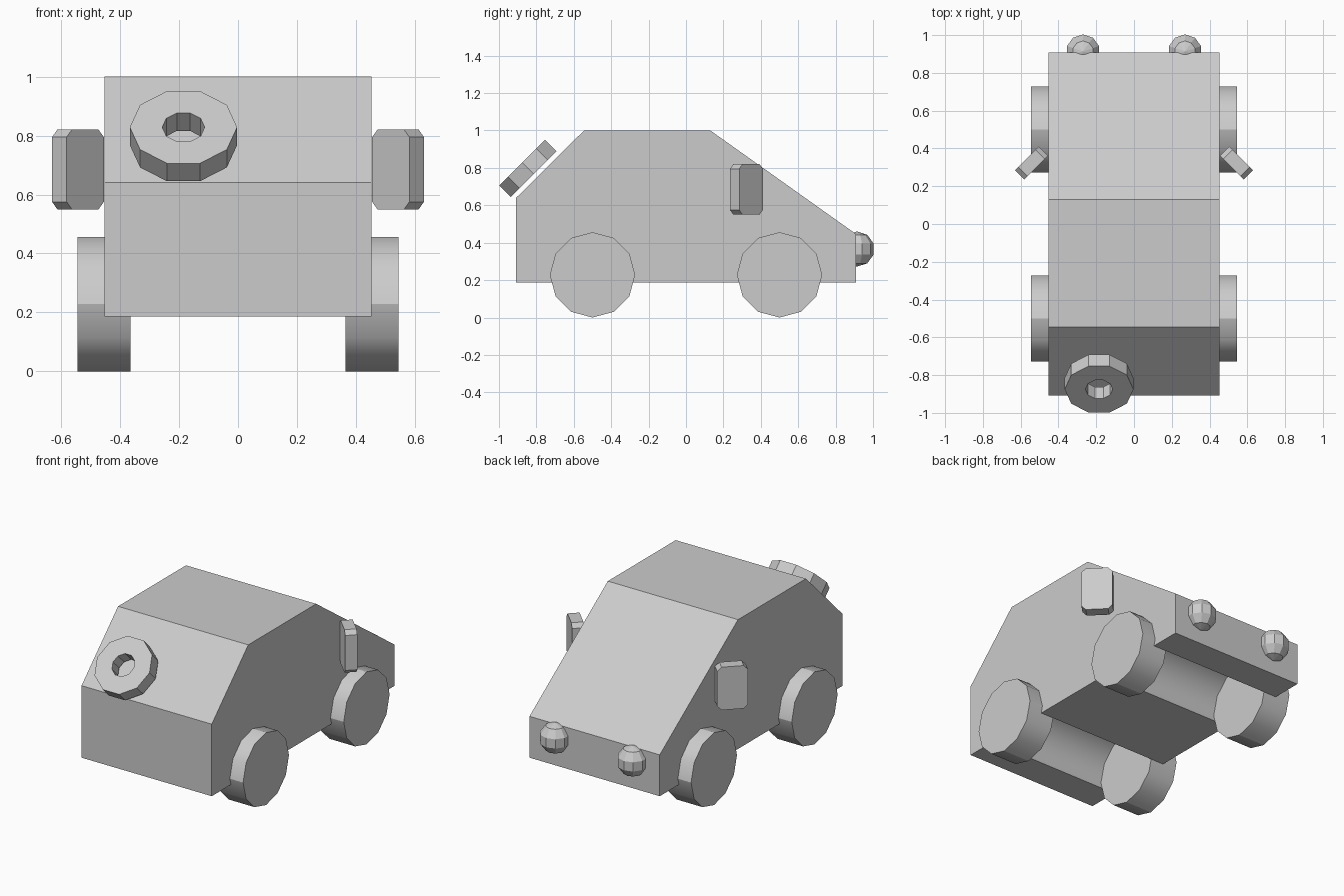
import bpy, bmesh
from math import cos, sin, pi, radians
from mathutils import Matrix, Vector

cube = bpy.data.objects.get("Cube")
if cube:
    bpy.data.objects.remove(cube, do_unlink=True)

# One plain grey for the whole model
grey = bpy.data.materials.new("plain_grey")
grey.use_nodes = True
grey.diffuse_color = (0.6, 0.6, 0.6, 1)
grey.node_tree.nodes["Principled BSDF"].inputs["Base Color"].default_value = grey.diffuse_color


def add_part(name, bm, location=(0, 0, 0), rotation=(0, 0, 0), smooth_angle=None):
    bmesh.ops.recalc_face_normals(bm, faces=bm.faces)
    mesh = bpy.data.meshes.new(name)
    bm.to_mesh(mesh)
    bm.free()
    mesh.materials.append(grey)
    if smooth_angle:
        for face in mesh.polygons:
            face.use_smooth = True
        mesh.set_sharp_from_angle(angle=radians(smooth_angle))
    part = bpy.data.objects.new(name, mesh)
    part.location, part.rotation_euler = location, rotation
    bpy.context.collection.objects.link(part)
    return part


HALF_WIDTH = 0.453
FLOOR = 0.187
WHEEL_R = 0.228
AXLES = {"front": -0.5, "back": 0.5}


# Body: side profile with full-width wheel arches, extruded across
def arch(y):
    cut = 0.952 * WHEEL_R
    curve = [(y + WHEEL_R * cos(i * pi / 6), WHEEL_R + WHEEL_R * sin(i * pi / 6)) for i in range(7)]
    return [(y + cut, FLOOR)] + curve + [(y - cut, FLOOR)]


profile = [(-0.908, FLOOR), (-0.908, 0.64), (-0.545, 1.0), (0.13, 1.0), (0.908, 0.447), (0.908, FLOOR)]
profile += arch(AXLES["back"]) + arch(AXLES["front"])
bm = bmesh.new()
side_face = bm.faces.new([bm.verts.new((-HALF_WIDTH, y, z)) for y, z in profile])
extruded = bmesh.ops.extrude_face_region(bm, geom=[side_face])["geom"]
bmesh.ops.translate(bm, vec=(2 * HALF_WIDTH, 0, 0),
                    verts=[v for v in extruded if isinstance(v, bmesh.types.BMVert)])
add_part("body", bm, smooth_angle=32)

for side, sign in (("left", 1), ("right", -1)):
    # Wheels: twelve-sided discs, rounded within each quarter
    for end, y in AXLES.items():
        bm = bmesh.new()
        bmesh.ops.create_cone(bm, cap_ends=True, segments=12, radius1=WHEEL_R, radius2=WHEEL_R,
                              depth=0.18, matrix=Matrix.Rotation(pi / 2, 4, "Y"))
        wheel = add_part(f"{end}_{side}_wheel", bm, (sign * 0.455, y, WHEEL_R), smooth_angle=32)
        for edge in wheel.data.edges:
            a, b = (wheel.data.vertices[i].co for i in edge.vertices)
            middle = (a + b) / 2
            if min(abs(middle.y), abs(middle.z)) < 0.01:
                edge.use_edge_sharp = True

    # Side mirrors: thin slabs with clipped corners
    bm = bmesh.new()
    bmesh.ops.create_cube(bm, size=1, matrix=Matrix.Diagonal((0.178, 0.07, 0.27, 1)))
    corners = [e for e in bm.edges if abs((e.verts[0].co - e.verts[1].co).y) > 0.05]
    bmesh.ops.bevel(bm, geom=corners, offset=0.025, segments=1, affect="EDGES")
    add_part(f"{side}_mirror", bm, (sign * 0.543, 0.323, 0.685), (0, 0, -sign * pi / 4))

    # Lamps: faceted balls half sunk in the end panel
    bm = bmesh.new()
    bmesh.ops.create_uvsphere(bm, u_segments=10, v_segments=5, radius=0.094)
    add_part(f"{side}_lamp", bm, (sign * 0.27, 0.914, 0.366))

# Spare wheel: ten-sided ring resting on the sloped panel
bm = bmesh.new()
ring = [bm.verts.new((r, 0, h)) for r, h in ((0.072, -0.043), (0.182, -0.043), (0.182, 0.043), (0.072, 0.043))]
edges = [bm.edges.new((ring[i], ring[(i + 1) % 4])) for i in range(4)]
bmesh.ops.spin(bm, geom=ring + edges, cent=(0, 0, 0), axis=(0, 0, 1), angle=2 * pi, steps=10)
bmesh.ops.remove_doubles(bm, verts=bm.verts, dist=0.0005)
add_part("spare_wheel", bm, (-0.185, -0.845, 0.798), (pi / 4, 0, 0))
